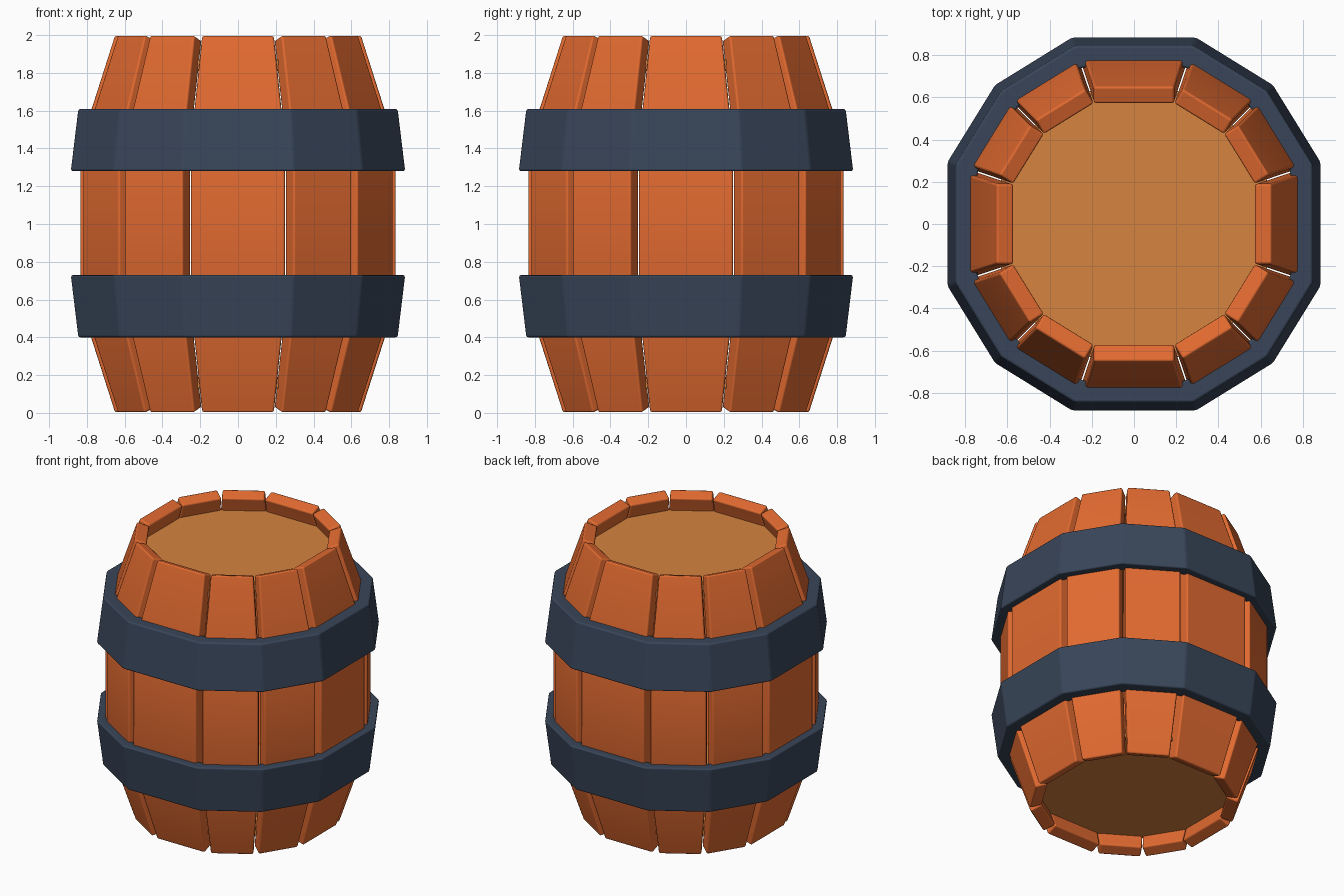
import bpy, bmesh
from math import radians, cos, sin
from mathutils import Vector

if "Cube" in bpy.data.objects:
    bpy.data.objects.remove(bpy.data.objects["Cube"])

# Twelve corner directions: wide sides on the axes, two narrower sides between
ANGLES = [radians(q * 90 + a) for q in range(4) for a in (-18.4, 18.4, 45)]
K = cos(radians(18.4))


def material(name, rgb):
    m = bpy.data.materials.new(name)
    m.diffuse_color = (*rgb, 1)
    m.use_nodes = True
    m.node_tree.nodes["Principled BSDF"].inputs["Base Color"].default_value = m.diffuse_color
    return m


WOOD = material("stave_wood", (0.76, 0.145, 0.03))
HEAD = material("head_wood", (0.67, 0.23, 0.05))
IRON = material("hoop_iron", (0.04, 0.06, 0.1))


def corner(i, apothem, z):
    a = ANGLES[i % 12]
    return Vector((cos(a), sin(a), 0)) * apothem / K + Vector((0, 0, z))


def loft(name, rings, mat, bevel, closed=False):
    """Skin a list of equal rings; cap the ends, or join last to first."""
    bm = bmesh.new()
    vs = [[bm.verts.new(p) for p in r] for r in rings]
    n = len(vs[0])
    pairs = list(zip(vs, vs[1:])) + ([(vs[-1], vs[0])] if closed else [])
    for a, b in pairs:
        for j in range(n):
            bm.faces.new((a[j], a[(j + 1) % n], b[(j + 1) % n], b[j]))
    if not closed:
        bm.faces.new(vs[0])
        bm.faces.new(vs[-1])
    bmesh.ops.recalc_face_normals(bm, faces=bm.faces)
    for f in bm.faces:
        f.smooth = True
    me = bpy.data.meshes.new(name)
    bm.to_mesh(me)
    bm.free()
    me.materials.append(mat)
    ob = bpy.data.objects.new(name, me)
    bpy.context.collection.objects.link(ob)
    mod = ob.modifiers.new("soft_edges", 'BEVEL')
    mod.width, mod.segments = bevel, 2
    mod.limit_method, mod.angle_limit = 'ANGLE', radians(20)
    mod.harden_normals = True
    return ob


# Staves: inner apothem, inner z, outer z, thickness; ends tilt inwards
LEVELS = [(0.57, 0.03, 0.0, 0.08), (0.75, 0.58, 0.58, 0.085),
          (0.75, 1.42, 1.42, 0.085), (0.57, 1.97, 2.0, 0.08)]
for i in range(12):
    mid = corner(i, 1, 0) + corner(i + 1, 1, 0)
    normal = mid.normalized()
    rings = []
    for ap, zi, zo, t in LEVELS:
        p, q = corner(i, ap, zi), corner(i + 1, ap, zi)
        out = normal * t + Vector((0, 0, zo - zi))
        rings.append([p, q, q + out, p + out])
    loft(f"stave_{i + 1}", rings, WOOD, 0.012)

# Hoops: tapered bands, mirrored about mid height
BAND = [(0.845, 0.40), (0.885, 0.73), (0.80, 0.73), (0.74, 0.40)]
for name, flip in (("lower_hoop", False), ("upper_hoop", True)):
    loft(name, [[corner(i, ap, 2.01 - z if flip else z) for i in range(12)]
                for ap, z in BAND], IRON, 0.012, closed=True)

# Recessed heads at both ends
for name, z0, z1 in (("bottom_head", 0.13, 0.19), ("top_head", 1.81, 1.87)):
    loft(name, [[corner(i, 0.63, z) for i in range(12)] for z in (z0, z1)], HEAD, 0.005)
